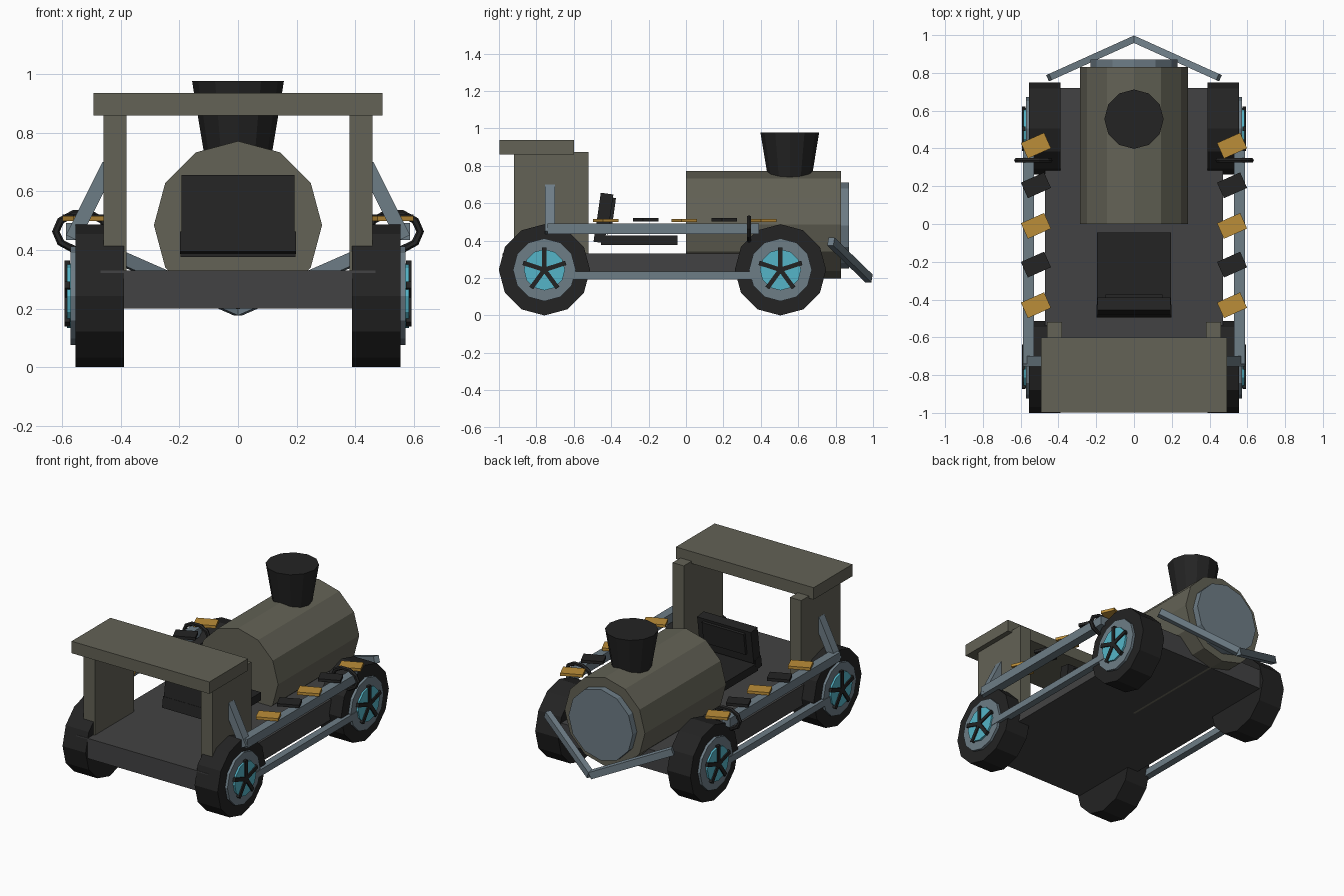
import bpy, bmesh, math
from mathutils import Vector, Matrix

if "Cube" in bpy.data.objects:
    bpy.data.objects.remove(bpy.data.objects["Cube"])

def material(name, rgb):
    m = bpy.data.materials.new(name)
    m.diffuse_color = (*rgb, 1)
    m.use_nodes = True
    m.node_tree.nodes["Principled BSDF"].inputs["Base Color"].default_value = m.diffuse_color
    return m

OLIVE = material("olive_grey", (0.125, 0.122, 0.092))
GREY = material("dark_grey", (0.055, 0.055, 0.056))
BLACK = material("black", (0.017, 0.017, 0.017))
STEEL = material("blue_steel", (0.155, 0.205, 0.24))
CYAN = material("cyan", (0.09, 0.46, 0.58))
ORANGE = material("amber", (0.50, 0.27, 0.04))

def finish(name, bm, mat):
    bmesh.ops.recalc_face_normals(bm, faces=bm.faces)
    me = bpy.data.meshes.new(name)
    bm.to_mesh(me)
    bm.free()
    me.materials.append(mat)
    ob = bpy.data.objects.new(name, me)
    bpy.context.collection.objects.link(ob)
    return ob

def block(name, centre, size, mat, rot=None):
    bm = bmesh.new()
    bmesh.ops.create_cube(bm, size=1)
    mx = Matrix.Translation(centre) @ (rot or Matrix()) @ Matrix.Diagonal((*size, 1))
    bm.transform(mx)
    return finish(name, bm, mat)

def box(name, x, y, z, mat):
    c = [(a[0] + a[1]) / 2 for a in (x, y, z)]
    return block(name, c, [abs(a[1] - a[0]) for a in (x, y, z)], mat)

def beam(name, p0, p1, w, h, mat, up=(0, 0, 1)):
    """Bar from p0 to p1; h is measured towards 'up'."""
    p0, p1 = Vector(p0), Vector(p1)
    d = (p1 - p0).normalized()
    side = d.cross(Vector(up)).normalized()
    rot = Matrix((d, side, side.cross(d))).transposed().to_4x4()
    return block(name, (p0 + p1) / 2, ((p1 - p0).length, w, h), mat, rot)

def drum(name, axis, centre, t0, t1, r0, r1, mat, n=12):
    """Faceted cylinder or cone along an axis, corners on the main directions."""
    bm = bmesh.new()
    rings = []
    for t, r in ((t0, r0), (t1, r1)):
        ring = []
        for i in range(n):
            a = 2 * math.pi * i / n
            co = [centre[0] + r * math.cos(a), centre[1] + r * math.sin(a)]
            co.insert("XYZ".index(axis), t)
            ring.append(bm.verts.new(co))
        bm.faces.new(ring)
        rings.append(ring)
    for i in range(n):
        j = (i + 1) % n
        bm.faces.new((rings[0][i], rings[0][j], rings[1][j], rings[1][i]))
    return finish(name, bm, mat)

# chassis, boiler, stack
box("chassis", (-0.47, 0.47), (-0.98, 0.72), (0.20, 0.33), GREY)
drum("boiler", "Y", (0, 0.485), 0.0, 0.83, 0.287, 0.287, OLIVE)
drum("boiler_door", "Y", (0, 0.48), 0.82, 0.872, 0.23, 0.23, STEEL)
drum("smokestack", "Z", (0, 0.555), 0.70, 0.978, 0.111, 0.157, BLACK)

# cab
box("roof", (-0.493, 0.493), (-0.997, -0.60), (0.86, 0.937), OLIVE)

# seat floating over the chassis, with a forward-leaning back
box("seat_cushion", (-0.197, 0.197), (-0.455, -0.045), (0.377, 0.428), BLACK)
tilt = Matrix.Rotation(-0.14, 4, "X")
block("seat_back", (0, -0.437, 0.545), (0.385, 0.068, 0.215), BLACK, tilt)
block("seat_back_pad", (0, -0.396, 0.56), (0.30, 0.024, 0.14), BLACK, tilt)
block("seat_hinge", (0, -0.46, 0.425), (0.395, 0.06, 0.07), BLACK, tilt)

for s, side in ((-1, "left"), (1, "right")):
    box(f"{side}_cab_wall", (s * 0.38, s * 0.46), (-0.92, -0.52), (0.32, 0.875), OLIVE)

    # wheels with rim, hub disc and five spokes
    for yc, end in ((-0.757, "rear"), (0.505, "fore")):
        c = (yc, 0.244)
        tag = f"{side}_{end}"
        drum(tag + "_tyre", "X", c, s * 0.39, s * 0.555, 0.244, 0.244, BLACK)
        drum(tag + "_rim", "X", c, s * 0.54, s * 0.572, 0.168, 0.168, STEEL)
        drum(tag + "_hub_disc", "X", c, s * 0.56, s * 0.584, 0.11, 0.11, CYAN)
        for k in range(5):
            a = math.pi / 2 + k * 2 * math.pi / 5
            beam(f"{tag}_spoke_{k}", (s * 0.583, *c),
                 (s * 0.583, c[0] + 0.12 * math.cos(a), c[1] + 0.12 * math.sin(a)),
                 0.024, 0.018, BLACK, up=(1, 0, 0))

    # coupling rod, upper rail and its brace to the cab
    box(f"{side}_coupling_rod", (s * 0.53, s * 0.575), (-0.66, 0.42), (0.193, 0.236), STEEL)
    box(f"{side}_rail", (s * 0.53, s * 0.587), (-0.74, 0.39), (0.435, 0.493), STEEL)
    beam(f"{side}_brace", (s * 0.565, -0.727, 0.44), (s * 0.44, -0.727, 0.69),
         0.055, 0.05, STEEL)

    # slanted pedal plates along the rail
    for k, y in enumerate((-0.43, -0.215, -0.01, 0.205, 0.415)):
        block(f"{side}_plate_{k}", (s * 0.519, y, 0.508 + 0.004 * (k % 2)),
              (0.134, 0.09, 0.018), BLACK if k % 2 else ORANGE,
              Matrix.Rotation(math.radians(24), 4, "Z"))

    # oval ring around the rail
    bm = bmesh.new()
    rows = []
    for i in range(10):
        a = 2 * math.pi * i / 10
        row = []
        for j in range(6):
            b = 2 * math.pi * j / 6
            q = 0.013 * math.cos(b)
            row.append(bm.verts.new((s * 0.533 + (0.089 + q) * math.cos(a),
                                     0.337 + 0.013 * math.sin(b),
                                     0.463 + (0.064 + q) * math.sin(a))))
        rows.append(row)
    for i in range(10):
        r0, r1 = rows[i], rows[(i + 1) % 10]
        for j in range(6):
            k = (j + 1) % 6
            bm.faces.new((r0[j], r0[k], r1[k], r1[j]))
    finish(f"{side}_ring", bm, BLACK)

    # pointed front bumper
    beam(f"{side}_bumper", (s * 0.45, 0.775, 0.395), (0, 0.978, 0.198),
         0.036, 0.045, STEEL)
